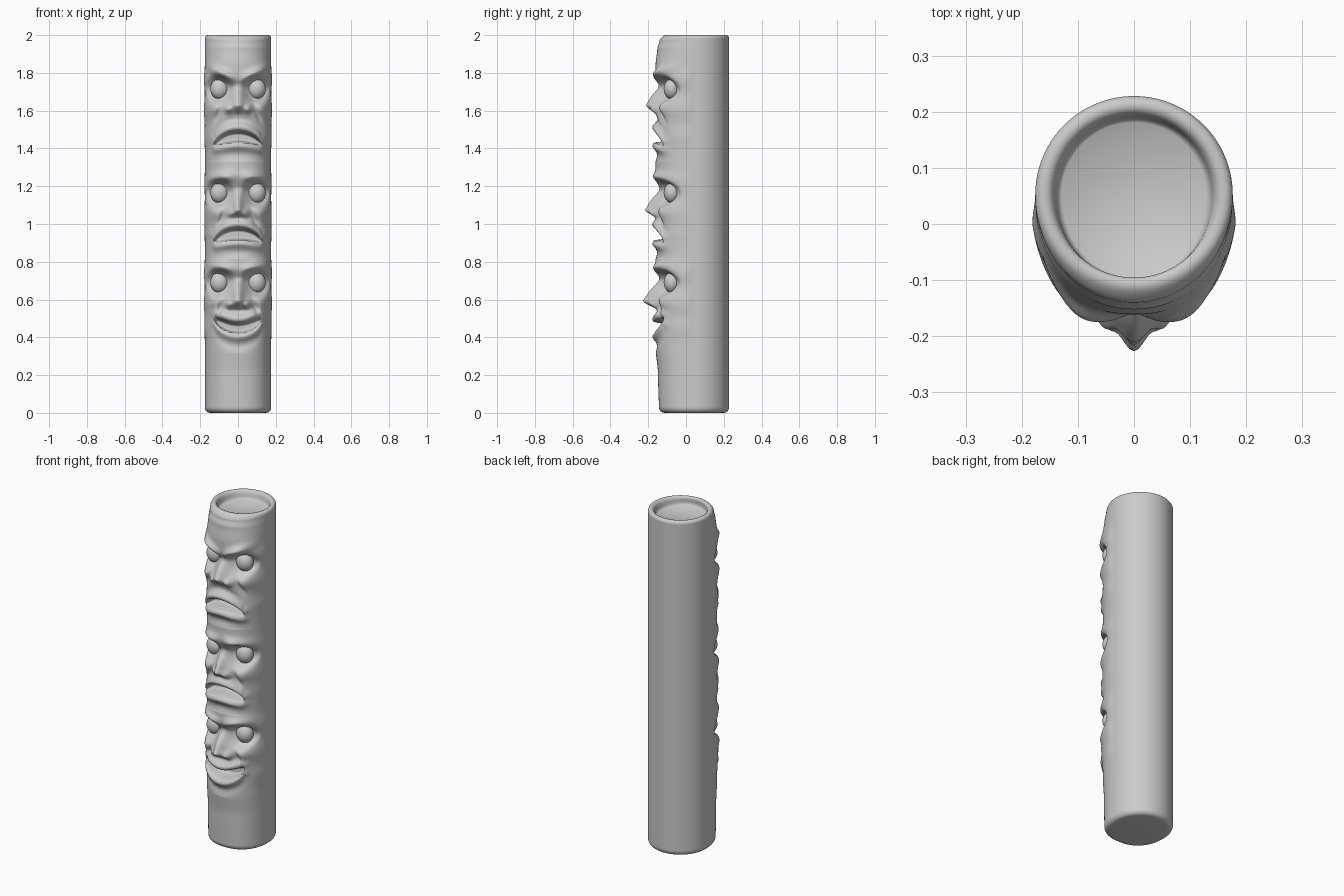
import bpy, bmesh, math

if "Cube" in bpy.data.objects:
    bpy.data.objects.remove(bpy.data.objects["Cube"])

CY = 0.052          # centre of the log's round back
RX = 0.176          # log radius
N_AROUND, N_UP = 220, 460

# eye height, brow (height, slope, bulge), nose (tip z, reach, width), mouth (z, end lift, half height)
FACES = [
    dict(eye=1.715, brow=(1.735, 0.45, 0.034), nose=(1.63, 0.050, 0.036, 0.052),
         mouth=(1.463, -0.045, 0.028), bulge=0.03),
    dict(eye=1.165, brow=(1.235, -0.10, 0.026), nose=(1.075, 0.056, 0.026, 0.036),
         mouth=(0.948, -0.040, 0.030), bulge=0.015),
    dict(eye=0.690, brow=(0.735, 0.15, 0.028), nose=(0.595, 0.066, 0.032, 0.046),
         mouth=(0.450, 0.048, 0.026), bulge=0.03),
]
DEPTH = [(0, .195), (.2, .200), (.35, .213), (1.84, .213), (1.93, .204), (1.97, .192), (2, .176)]


def g(v, w):
    return math.exp(-(v / w) ** 2)


def smooth(t):
    t = min(1.0, max(0.0, t))
    return t * t * (3 - 2 * t)


def lerp_table(tab, z):
    for (z0, a), (z1, b) in zip(tab, tab[1:]):
        if z <= z1:
            return a + (b - a) * smooth((z - z0) / (z1 - z0))
    return tab[-1][1]


def carve(x, y, z):
    """Push one front point in or out along y to form the faces."""
    ax = abs(x)
    fade = smooth((0.0 - y) / 0.07)
    for f in FACES:
        if not f['mouth'][0] - 0.13 < z < f['eye'] + 0.16:
            continue
        e = z - f['eye']
        d = 0.0
        # eye socket and bridge
        r = ((ax - .098) / .066) ** 2 + (e / .068) ** 2
        d -= 0.058 * math.exp(-r ** 2)
        d -= 0.022 * g(ax, .05) * g(e - .015, .04)
        # brow ridge
        bz, slope, amt = f['brow']
        d += amt * g(z - bz - slope * ax - .02, .028) * g(ax - .085, .065)
        # nose with nostril wings
        tip, reach, w0, wing = f['nose']
        t = (f['eye'] + .03 - z) / (f['eye'] + .03 - tip)
        if 0 < t <= 1:
            d += reach * t ** 1.3 * math.exp(-(ax / (.018 + (w0 - .018) * t)) ** 2)
        elif t > 1:
            d += reach * math.exp(-(ax / w0) ** 2) * (1 - smooth((tip - z) / .055))
        d += .026 * g(ax - wing, .020) * g(z - tip + .022, .022)
        # cheeks, and the crease running from nose to mouth corner
        d += .016 * g(ax - .125, .04) * g(e + .105, .035)
        d -= .016 * g(ax - wing - .035 - (tip - z) * .35, .016) * g(z - tip + .045, .05)
        # lips
        mz, lift, half = f['mouth']
        k = min(1.0, ax / .125)
        m = z - mz - lift * k * k
        if lift < 0:
            low = -half - lift * k * k * .45
        else:
            low = -half
        h_top = half * math.sqrt(max(0, 1 - k ** 4))
        low *= math.sqrt(max(0, 1 - k ** 6))
        side = smooth((.155 - ax) / .04)
        d += .018 * g(m - h_top - .022, .022) * side
        d += .017 * g(m - low + .022, .022) * side
        d -= .010 * g(m - h_top - .065, .022) * g(ax, .09)
        d -= .008 * g(m - low + .07, .025) * g(ax, .10)
        y -= d * fade
        # open mouth
        if ax < .13:
            mask = (smooth((h_top + .008 - m) / .024) * smooth((m - low + .005) / .014)
                    * smooth((.13 - ax) / .02))
            y += max(0, -.078 - y) * mask
    return y


def ring_point(a, z, s):
    c, n = math.cos(a), math.sin(a)
    if n >= 0:
        return RX * s * c, CY + RX * s * n
    # fuller, squarer front half
    p = 2 / (2 + .3 * smooth((1.99 - z) / .15))
    x = RX * s * math.copysign(abs(c) ** p, c)
    y = CY - lerp_table(DEPTH, z) * s * abs(n) ** p
    swell = sum(f['bulge'] * (g(z - f['eye'] - .05, .05) + g(z - f['eye'] + .11, .06)
                              + .6 * g(z - f['mouth'][0], .05)) for f in FACES)
    x *= 1 + 1.6 * swell * smooth((CY - y) / .06)
    return x, carve(x, y, z)


# ring list as (z, scale): rounded foot, carved body, rounded rim, shallow bowl
rings = [(0, .80)]
rings += [(.03 - .03 * math.cos(t * math.pi / 12), .84 + .16 * math.sin(t * math.pi / 12))
          for t in range(1, 6)]
rings += [(.03 + 1.955 * i / N_UP, 1) for i in range(N_UP + 1)]
rings += [(1.991, .99), (1.996, .97), (1.999, .94), (2, .90), (1.998, .86), (1.992, .825),
          (1.98, .80), (1.965, .785), (1.955, .765), (1.95, .73)]

bm = bmesh.new()
loops = []
for z, s in rings:
    loops.append([bm.verts.new((*ring_point(2 * math.pi * i / N_AROUND, z, s), z))
                  for i in range(N_AROUND)])
for lo, hi in zip(loops, loops[1:]):
    for i in range(N_AROUND):
        j = (i + 1) % N_AROUND
        bm.faces.new((lo[i], lo[j], hi[j], hi[i]))
bm.faces.new(loops[0][::-1])
bm.faces.new(loops[-1])
for face in bm.faces:
    face.smooth = True
mesh = bpy.data.meshes.new("carved_pole")
bm.to_mesh(mesh)
bm.free()
pole = bpy.data.objects.new("carved_pole", mesh)
bpy.context.collection.objects.link(pole)

# eyeballs
for n, f in enumerate(FACES):
    for side in (-1, 1):
        bpy.ops.mesh.primitive_uv_sphere_add(segments=32, ring_count=16, radius=1,
                                             location=(side * .098, -.075, f['eye']))
        eye = bpy.context.object
        eye.name = f"eyeball_{n + 1}_{'left' if side < 0 else 'right'}"
        eye.scale = (.049, .043, .054)
        bpy.ops.object.shade_smooth()
